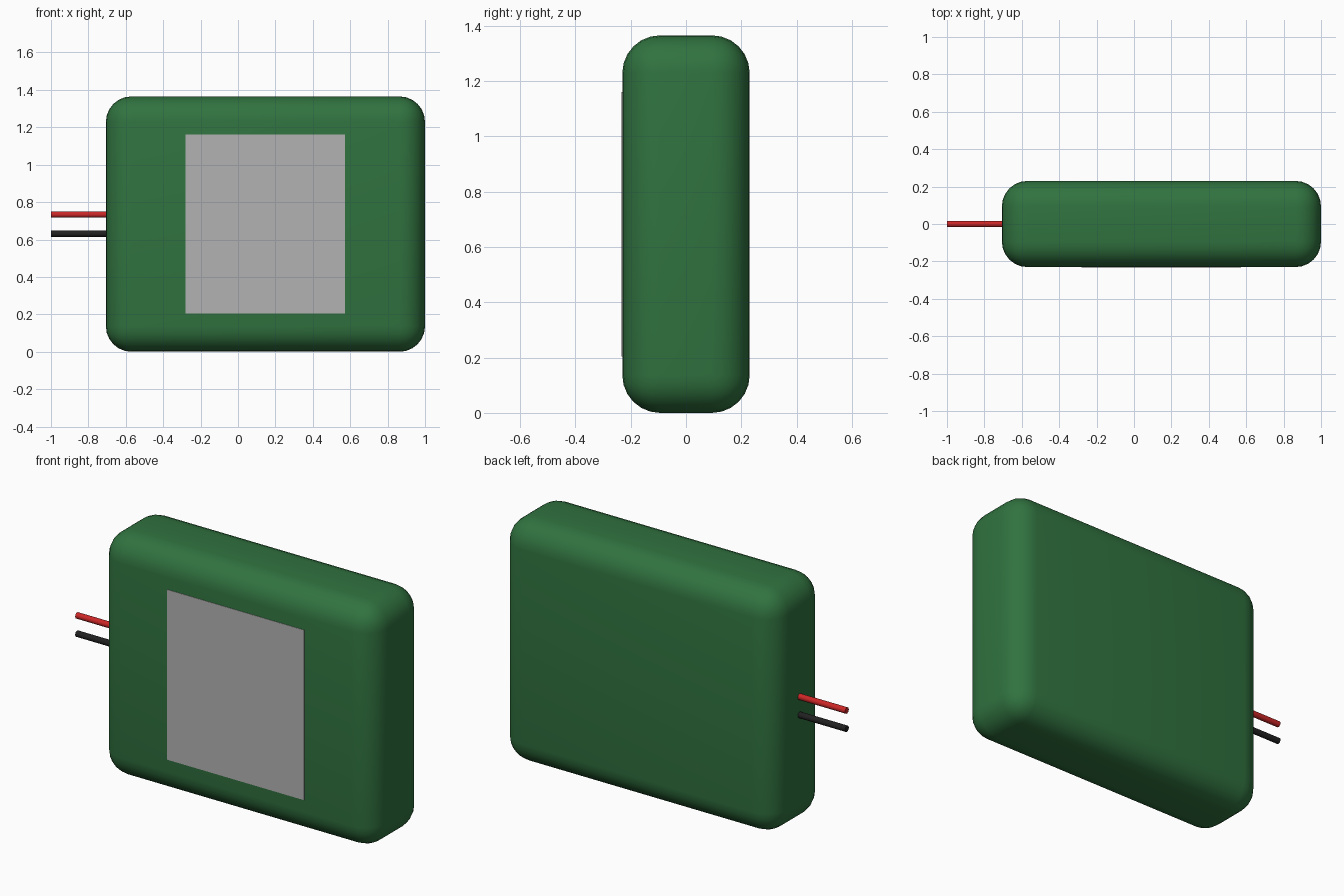
import bpy, math

if "Cube" in bpy.data.objects:
    bpy.data.objects.remove(bpy.data.objects["Cube"])

U = 2 / 58.6  # model unit: the body is 50 x 13.5 x 40 of these
W, D, H = 50 * U, 13.5 * U, 40 * U
CX, CZ = 1 - W / 2, H / 2


def paint(obj, name, rgb):
    mat = bpy.data.materials.new(name)
    mat.diffuse_color = (*rgb, 1)
    mat.use_nodes = True
    mat.node_tree.nodes["Principled BSDF"].inputs["Base Color"].default_value = mat.diffuse_color
    obj.data.materials.append(mat)


def box(name, loc, size):
    bpy.ops.mesh.primitive_cube_add(size=1, location=loc)
    obj = bpy.context.object
    obj.name = name
    obj.scale = size
    bpy.ops.object.transform_apply(location=False, rotation=False, scale=True)
    return obj


def wire(name, z, rgb):
    x0, x1 = -1.0, CX - W / 2 + 0.03
    bpy.ops.mesh.primitive_cylinder_add(
        vertices=16, radius=0.5 * U, depth=x1 - x0,
        location=((x0 + x1) / 2, 0, z), rotation=(0, math.pi / 2, 0))
    obj = bpy.context.object
    obj.name = name
    bpy.ops.object.shade_smooth_by_angle()
    paint(obj, name + "_colour", rgb)


# Rounded battery body
body = box("body", (CX, 0, CZ), (W, D, H))
bevel = body.modifiers.new("rounding", 'BEVEL')
bevel.width = 4 * U
bevel.segments = 6
bpy.ops.object.modifier_apply(modifier="rounding")
bpy.ops.object.shade_smooth_by_angle()
paint(body, "body_green", (0.03, 0.17, 0.05))

# Thin blank label on the front face
label = box("label", (CX, -D / 2, CZ), (25 * U, 0.004, 28 * U))
paint(label, "label_grey", (0.45, 0.45, 0.45))

# Pair of leads leaving the left side
wire("red_wire", CZ + 1.5 * U, (0.6, 0.02, 0.02))
wire("black_wire", CZ - 1.5 * U, (0.015, 0.015, 0.015))
